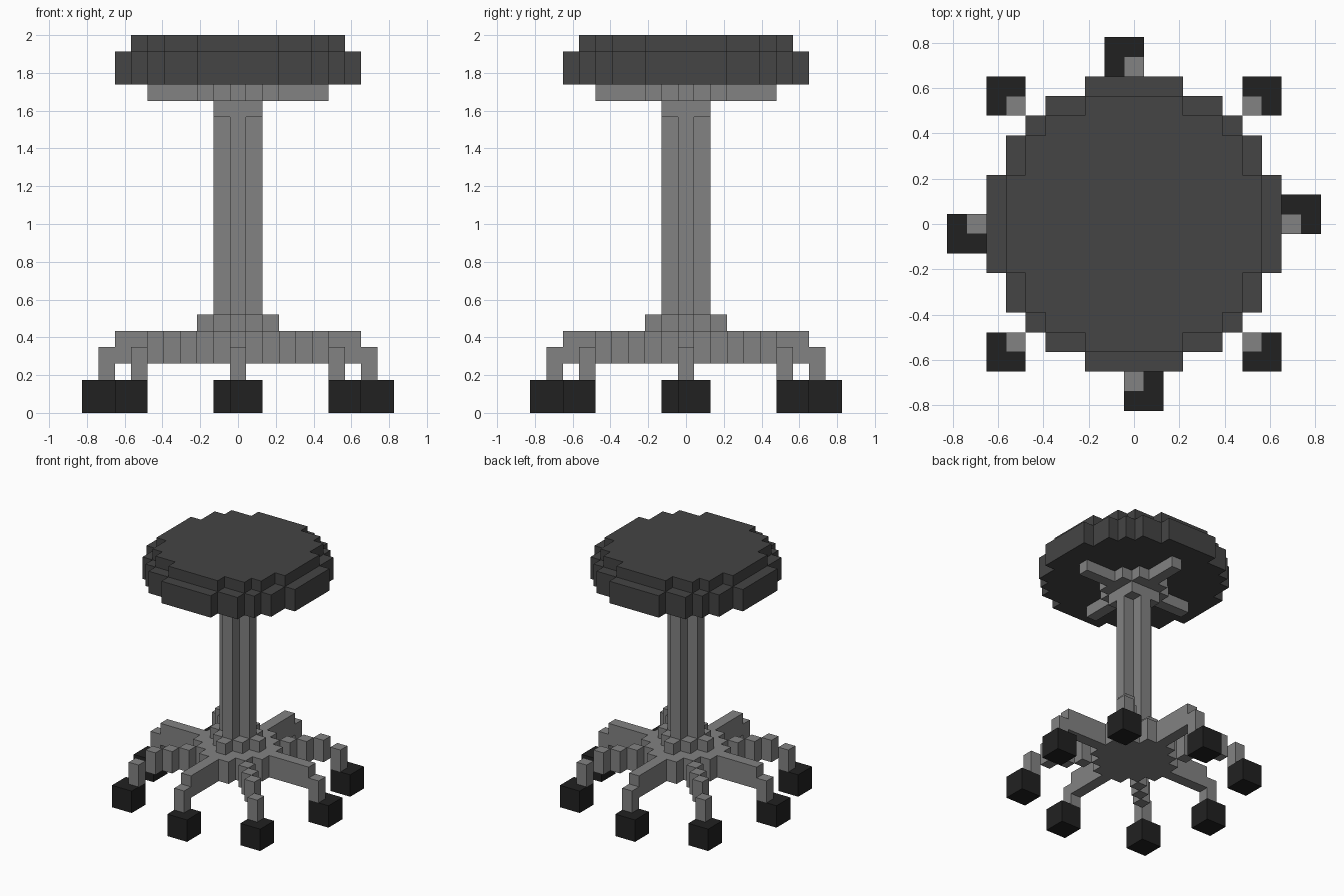
import bpy
import bmesh
import math
from mathutils import Matrix

if "Cube" in bpy.data.objects:
    bpy.data.objects.remove(bpy.data.objects["Cube"], do_unlink=True)

U = 2 / 23  # size of one block; all measures below are in blocks


def material(name, value):
    mat = bpy.data.materials.new(name)
    mat.use_nodes = True
    color = (value, value, value, 1)
    mat.diffuse_color = color
    mat.node_tree.nodes["Principled BSDF"].inputs["Base Color"].default_value = color
    return mat


SEAT = material("dark grey cushion", 0.058)
METAL = material("grey metal", 0.225)
RUBBER = material("black rubber", 0.0152)


def finish(name, bm, mat, turns=0):
    bmesh.ops.recalc_face_normals(bm, faces=bm.faces)
    bm.transform(Matrix.Rotation(turns * math.pi / 2, 4, "Z") @ Matrix.Scale(U, 4))
    mesh = bpy.data.meshes.new(name)
    bm.to_mesh(mesh)
    bm.free()
    mesh.materials.append(mat)
    bpy.context.collection.objects.link(bpy.data.objects.new(name, mesh))


def stepped_prism(name, corners, z0, z1, mat):
    """Extrude a stair-stepped outline, given by one quadrant's outer corners."""
    quarter = [corners[0]]
    for (_, y), (x, y2) in zip(corners, corners[1:]):
        quarter += [(x, y), (x, y2)]
    outline = []
    for _ in range(4):
        outline += quarter
        quarter = [(-y, x) for x, y in quarter]
    bm = bmesh.new()
    face = bm.faces.new([bm.verts.new((x, y, z0)) for x, y in outline])
    top = bmesh.ops.extrude_face_region(bm, geom=[face])["geom"]
    bmesh.ops.translate(bm, vec=(0, 0, z1 - z0),
                        verts=[v for v in top if isinstance(v, bmesh.types.BMVert)])
    finish(name, bm, mat)


def boxes(name, spans, mat, turns):
    """Join boxes given as (x0, x1, y0, y1, z0, z1) and turn them about z."""
    bm = bmesh.new()
    for x0, x1, y0, y1, z0, z1 in spans:
        m = (Matrix.Translation(((x0 + x1) / 2, (y0 + y1) / 2, (z0 + z1) / 2))
             @ Matrix.Diagonal((x1 - x0, y1 - y0, z1 - z0, 1)))
        bmesh.ops.create_cube(bm, size=1, matrix=m)
    finish(name, bm, mat, turns)


# Round cushion in two steps
stepped_prism("seat_cushion", [(7.5, 2.5), (6.5, 4.5), (5.5, 5.5), (4.5, 6.5), (2.5, 7.5)],
              20, 22, SEAT)
stepped_prism("seat_top", [(6.5, 2.5), (5.5, 4.5), (4.5, 5.5), (2.5, 6.5)], 22, 23, SEAT)

# Cross bracket, collar and column
stepped_prism("seat_bracket", [(5.5, 0.5), (2.5, 1.5), (1.5, 2.5), (0.5, 5.5)], 19, 20, METAL)
stepped_prism("column_collar", [(1.5, 1.5)], 18, 19, METAL)
stepped_prism("column", [(1.5, 0.5), (0.5, 1.5)], 6, 18, METAL)

# Base hub
stepped_prism("hub_cap", [(2.5, 0.5), (1.5, 1.5), (0.5, 2.5)], 5, 6, METAL)
stepped_prism("base_hub", [(3.5, 1.5), (2.5, 2.5), (1.5, 3.5)], 3, 5, METAL)

# Eight legs with casters: one straight and one diagonal per quarter turn
for t, side in enumerate(("left", "back", "right", "front")):
    boxes(f"{side}_leg", [(3.5, 7.5, -0.5, 0.5, 3, 5), (7.5, 8.5, -0.5, 0.5, 2, 4)], METAL, t)
    boxes(f"{side}_caster", [(7.5, 9.5, -0.5, 1.5, 0, 2)], RUBBER, t)
for t, side in enumerate(("back_left", "back_right", "front_right", "front_left")):
    steps = [(k - 0.5, k + 0.5, k - 0.5, k + 0.5, 3, 5) for k in (3, 4, 5)]
    boxes(f"{side}_leg", steps + [(5.5, 6.5, 5.5, 6.5, 2, 4)], METAL, t)
    boxes(f"{side}_caster", [(5.5, 7.5, 5.5, 7.5, 0, 2)], RUBBER, t)
